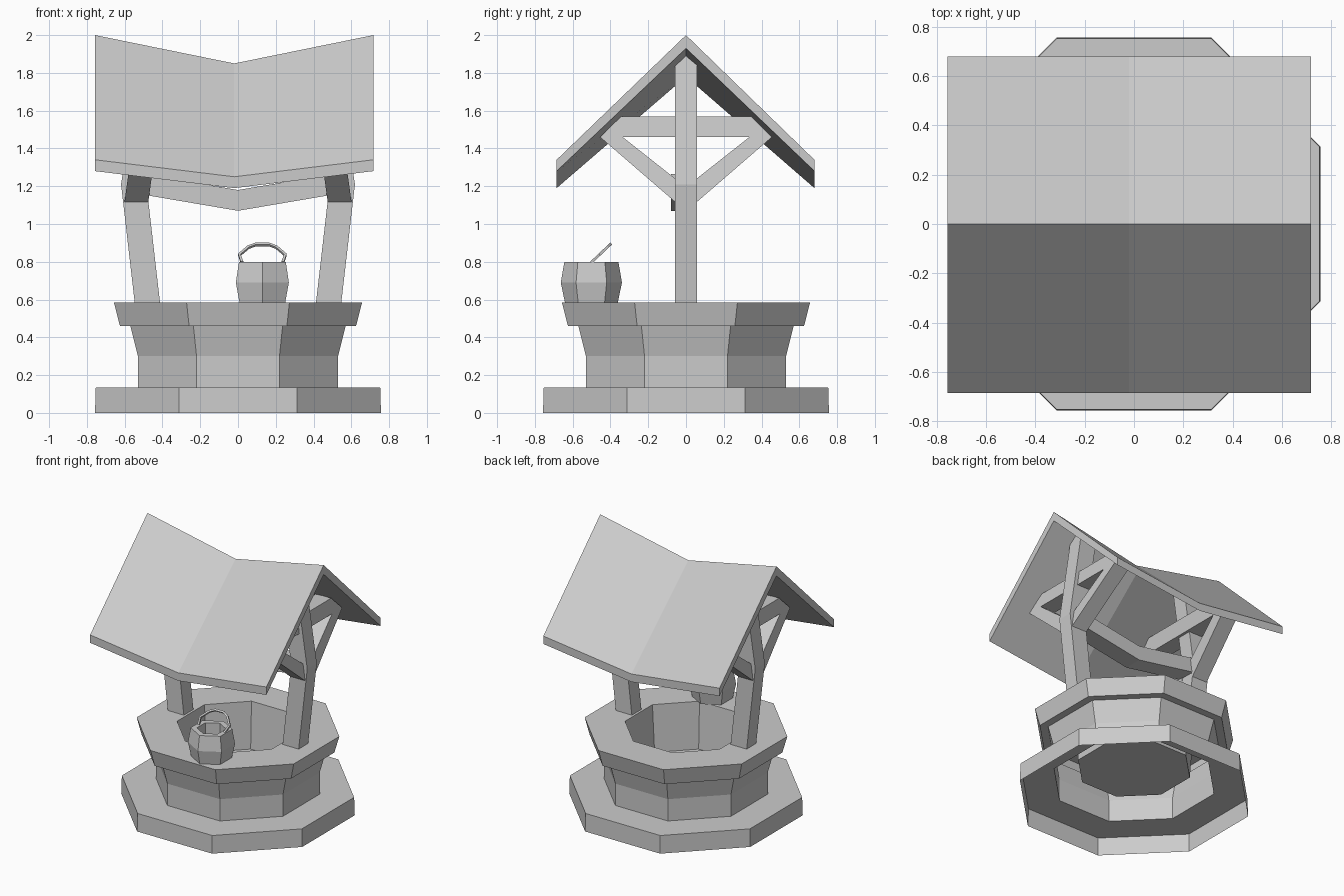
import bpy, bmesh, math
from mathutils import Vector

if "Cube" in bpy.data.objects:
    bpy.data.objects.remove(bpy.data.objects["Cube"])


def make(name, verts, faces):
    me = bpy.data.meshes.new(name)
    bm = bmesh.new()
    vs = [bm.verts.new(v) for v in verts]
    for f in faces:
        bm.faces.new([vs[i] for i in f])
    bmesh.ops.recalc_face_normals(bm, faces=bm.faces)
    bm.to_mesh(me)
    bm.free()
    ob = bpy.data.objects.new(name, me)
    bpy.context.collection.objects.link(ob)
    return ob


def loft(name, sections):
    """Join equal-length closed sections in sequence and cap both ends."""
    n, m = len(sections[0]), len(sections)
    faces = [(i * n + j, i * n + (j + 1) % n, (i + 1) * n + (j + 1) % n, (i + 1) * n + j)
             for i in range(m - 1) for j in range(n)]
    faces += [tuple(range(n)), tuple(range((m - 1) * n, m * n))]
    return make(name, [p for s in sections for p in s], faces)


def spin(name, profile, sides, start, centre=(0, 0)):
    """Spin an open (radius, z) profile in a few flat sides and close its last ring."""
    n = len(profile)
    verts, faces = [], []
    for i in range(sides):
        a = start + math.tau * i / sides
        verts += [(centre[0] + r * math.cos(a), centre[1] + r * math.sin(a), z) for r, z in profile]
        k = (i + 1) % sides
        faces += [(i * n + j, k * n + j, k * n + j + 1, i * n + j + 1) for j in range(n - 1)]
    faces.append([i * n + n - 1 for i in range(sides)])
    return make(name, verts, faces)


# stone well: hollow shell of base step, wall, rim, shaft and floor (radii to the flats)
c = math.cos(math.pi / 8)
spin("stone_well", [(r / c, z) for r, z in (
    (.757, 0), (.753, .135), (.53, .135), (.53, .3), (.57, .46), (.625, .46),
    (.657, .585), (.395, .585), (.37, .235))], 8, math.pi / 8)


# bowed posts with roof braces
def post_x(z):
    return .48 + (z - .585) * .115 if z < 1.21 else .552 - (z - 1.21) * .15


def brace(name, s, outline):
    return loft(name, [[(s * (.54 - (z - 1.11) * .14 + d), y, z) for y, z in outline]
                       for d in (-.064, .062)])


for s, side in ((-1, "left"), (1, "right")):
    secs = []
    for z, h in ((.585, .057), (1.21, .057), (1.845, .057), (1.89, .02)):
        x = post_x(z)
        secs.append([(s * (x + dx), dy * h, z)
                     for dx, dy in ((-.067, -1), (.067, -1), (.067, 1), (-.067, 1))])
    loft(side + "_post", secs)
    brace(side + "_tie_beam", s, [(-.455, 1.46), (.455, 1.46), (.345, 1.57), (-.345, 1.57)])
    for f, end in ((-1, "front"), (1, "back")):
        brace(f"{side}_{end}_brace", s, [(f * y, z) for y, z in
              ((.05, 1.11), (.05, 1.235), (.335, 1.46), (.455, 1.46))])

# sagging crossbeam
loft("crossbeam", [[(x, y, z), (x, .057, z), (x, .057, z + .11), (x, y, z + .11)]
                   for x, y, z in ((-.5, -.08, 1.155), (0, -.08, 1.07), (.5, -.08, 1.155))])

# sagging roof
loft("roof", [[(x, -.685, e), (x, 0, r), (x, .68, e),
               (x, .68, e - .06), (x, 0, r - .07), (x, -.685, e - .06)]
              for x, r, e in ((-.757, 2.0, 1.34), (-.02, 1.85, 1.25), (.717, 2.0, 1.34))])

# hexagonal bucket, hollow from the top
C = (.129, -.501)
bucket = spin("bucket", [(.05, .585), (.14, .585), (.162, .69), (.143, .8),
                         (.1, .8), (.1, .64)], 6, math.pi / 6, C)

# tilted bucket handle
path = [(-.108, 0), (-.122, .04), (-.075, .08), (-.035, .095),
        (.035, .095), (.075, .08), (.122, .04), (.108, 0)]
secs = []
tilt = Vector((0, 1, .95)).normalized()
normal = Vector((0, -.95, 1)).normalized()
pts = [Vector((C[0] + x, C[1], .797)) + tilt * (h * 1.45) for x, h in path]
for i, p in enumerate(pts):
    t = (pts[min(i + 1, 7)] - pts[max(i - 1, 0)]).normalized()
    b = t.cross(normal)
    secs.append([p + (b * u + normal * v) * .007 for u, v in ((-1, -1), (1, -1), (1, 1), (-1, 1))])
loft("bucket_handle", secs)
